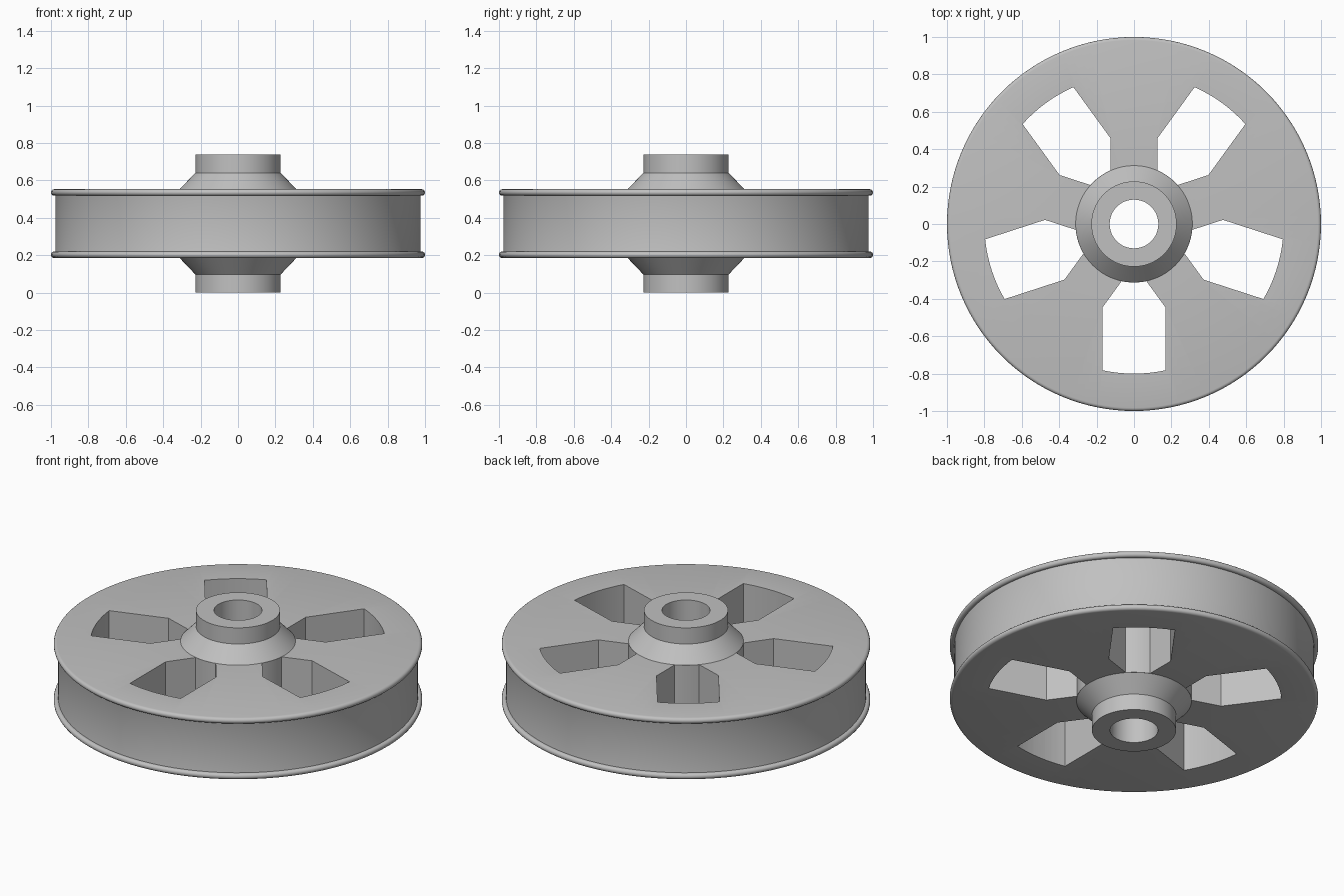
import bpy, bmesh
from math import sin, cos, asin, pi, radians

SEGMENTS = 128
MID = 0.3685          # height of the mirror plane
HUB_FOOT = 0.312      # radius where the hub cone meets the disc
SPOKE_HALF = 0.126    # half width of a spoke
WINDOW_HALF = 0.168   # half width of a window
WINDOW_OUT = 0.8      # outer radius of a window

cube = bpy.data.objects.get("Cube")
if cube:
    bpy.data.objects.remove(cube, do_unlink=True)

# Colour
grey = bpy.data.materials.new("plain grey")
grey.use_nodes = True
colour = (0.53, 0.53, 0.53, 1)
grey.diffuse_color = colour
grey.node_tree.nodes["Principled BSDF"].inputs["Base Color"].default_value = colour


def finish(bm, name):
    bmesh.ops.recalc_face_normals(bm, faces=bm.faces)
    mesh = bpy.data.meshes.new(name)
    bm.to_mesh(mesh)
    bm.free()
    mesh.materials.append(grey)
    obj = bpy.data.objects.new(name, mesh)
    bpy.context.collection.objects.link(obj)
    return obj


def lathe(profile, name):
    """Turn a closed (radius, height) profile around z."""
    bm = bmesh.new()
    rings = []
    for i in range(SEGMENTS):
        a = 2 * pi * i / SEGMENTS
        rings.append([bm.verts.new((r * cos(a), r * sin(a), z)) for r, z in profile])
    n = len(profile)
    for i in range(SEGMENTS):
        a, b = rings[i], rings[(i + 1) % SEGMENTS]
        for j in range(n):
            k = (j + 1) % n
            bm.faces.new((a[j], b[j], b[k], a[k]))
    return finish(bm, name)


# Pulley body: upper half of the section, measured from the mirror plane
upper = [(0.13, MID), (0.228, MID), (0.228, 0.272), (HUB_FOOT, 0.184)]
for i in range(9):                      # rounded lip
    a = radians(90 - 25 * i)
    upper.append((0.9825 + 0.0175 * cos(a), 0.1665 + 0.0175 * sin(a)))
upper.append((0.976, 0.148))
lower = [(r, -z) for r, z in reversed(upper)]
body = lathe([(r, MID + z) for r, z in upper + lower], "pulley_wheel")

# Window outline: outer arc, straight sides, then edges parallel to the spokes
inner = HUB_FOOT + 0.001
inner_half = pi / 5 - asin(SPOKE_HALF / inner)
outer_half = asin(WINDOW_HALF / WINDOW_OUT)
corner = (SPOKE_HALF + WINDOW_HALF * cos(pi / 5)) / sin(pi / 5)


def arc(radius, half, steps=8):
    angles = [half * (2 * i / steps - 1) for i in range(steps + 1)]
    return [(radius * cos(a), radius * sin(a)) for a in angles]


outline = arc(WINDOW_OUT, outer_half) + [(corner, WINDOW_HALF)]
outline += arc(inner, inner_half)[::-1] + [(corner, -WINDOW_HALF)]

# Five window cutters around the axle
bm = bmesh.new()
for k in range(5):
    t = radians(72 * k - 90)
    base = [bm.verts.new((x * cos(t) - y * sin(t), x * sin(t) + y * cos(t), 0.1))
            for x, y in outline]
    face = bm.faces.new(base)
    top = bmesh.ops.extrude_face_region(bm, geom=[face])["geom"]
    moved = [v for v in top if isinstance(v, bmesh.types.BMVert)]
    bmesh.ops.translate(bm, verts=moved, vec=(0, 0, 0.54))
cutter = finish(bm, "window_cutter")
cutter.hide_render = True

bpy.context.view_layer.objects.active = body
body.select_set(True)
cut = body.modifiers.new("windows", 'BOOLEAN')
cut.operation = 'DIFFERENCE'
cut.solver = 'EXACT'
cut.object = cutter
bpy.ops.object.modifier_apply(modifier=cut.name)
bpy.data.objects.remove(cutter, do_unlink=True)

bpy.ops.object.shade_smooth_by_angle(angle=radians(30))
